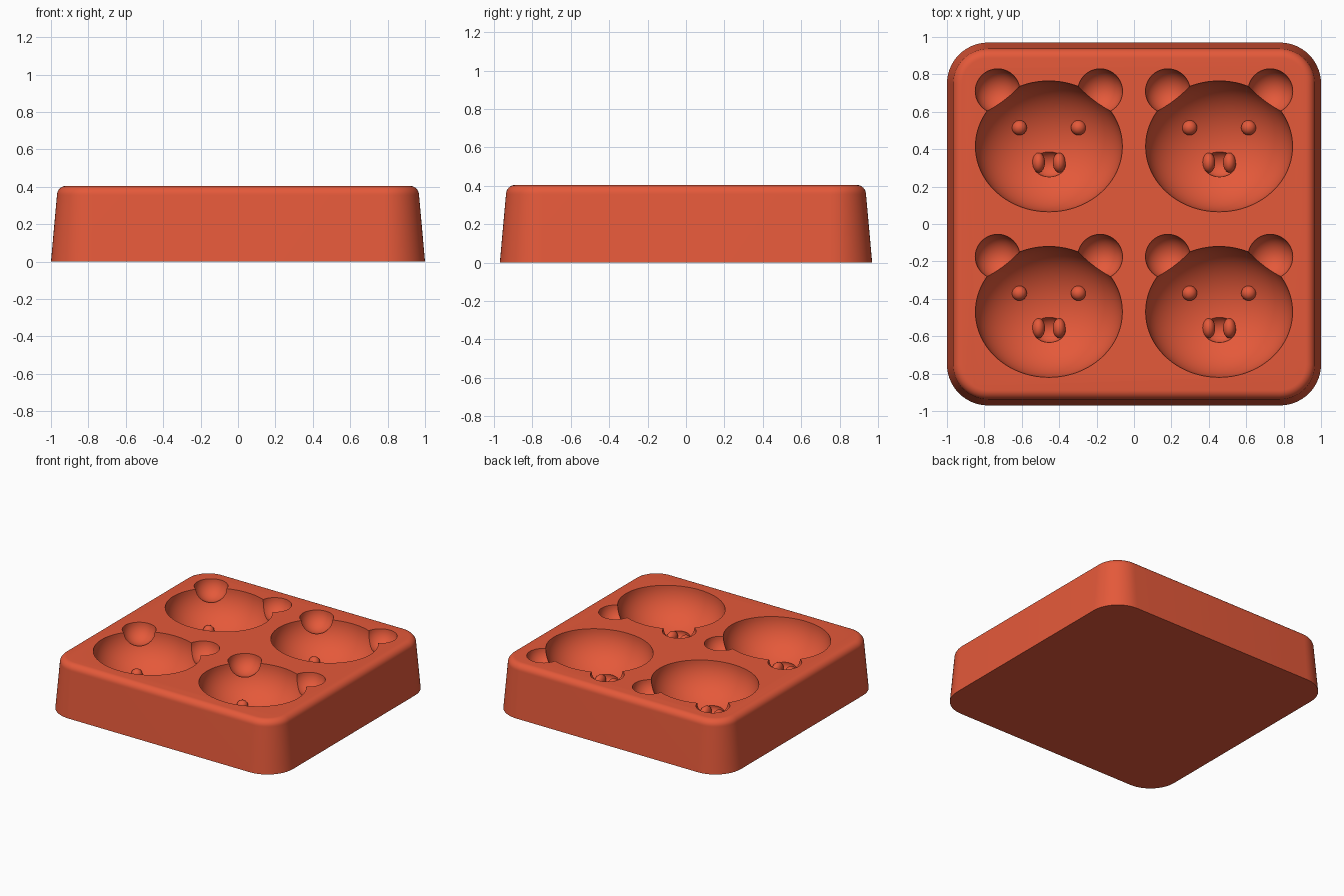
import bpy, bmesh, math
from mathutils import Matrix, Vector

cube = bpy.data.objects.get("Cube")
if cube:
    bpy.data.objects.remove(cube, do_unlink=True)

HEIGHT = 0.405
COLOUR = (0.78, 0.1, 0.042, 1)

clay_red = bpy.data.materials.new("clay_red")
clay_red.use_nodes = True
clay_red.diffuse_color = COLOUR
clay_red.node_tree.nodes["Principled BSDF"].inputs["Base Color"].default_value = COLOUR


def make_object(name, bm):
    mesh = bpy.data.meshes.new(name)
    bmesh.ops.recalc_face_normals(bm, faces=bm.faces[:])
    bm.to_mesh(mesh)
    bm.free()
    mesh.materials.append(clay_red)
    obj = bpy.data.objects.new(name, mesh)
    bpy.context.collection.objects.link(obj)
    return obj


def rounded_ring(bm, inset, z, steps=14):
    """Rounded rectangle outline, shrunk by inset."""
    hx, hy, r = 1 - inset, 0.97 - inset, 0.22 - inset
    ring = []
    for corner, (sx, sy) in enumerate([(1, 1), (-1, 1), (-1, -1), (1, -1)]):
        for i in range(steps + 1):
            a = math.pi / 2 * (corner + i / steps)
            ring.append(bm.verts.new((sx * (hx - r) + r * math.cos(a),
                                      sy * (hy - r) + r * math.sin(a), z)))
    return ring


# Tapered tray with a rounded upper rim
bm = bmesh.new()
fillet = 0.05
levels = [(0, 0)]
for i in range(9):
    a = math.pi / 2 * i / 8
    levels.append((0.032 + fillet * (1 - math.cos(a)),
                   HEIGHT - fillet * (1 - math.sin(a))))
rings = [rounded_ring(bm, inset, z) for inset, z in levels]
for low, high in zip(rings, rings[1:]):
    for i in range(len(low)):
        j = (i + 1) % len(low)
        bm.faces.new((low[i], low[j], high[j], high[i]))
bm.faces.new(rings[0][::-1])
bm.faces.new(rings[-1])
tray = make_object("mould_tray", bm)

# Centres of the four animal faces
centres = [Vector((x, y, HEIGHT + 0.002)) for x in (-0.455, 0.455) for y in (0.415, -0.47)]


def shape_tray(name, operation, offsets, radii, segments):
    """Cut or add the same ellipsoids in each of the four faces."""
    bm = bmesh.new()
    for centre in centres:
        for offset in offsets:
            matrix = Matrix.Translation(centre + Vector(offset)) @ Matrix.Diagonal((*radii, 1))
            bmesh.ops.create_uvsphere(bm, u_segments=segments, v_segments=segments // 2,
                                      radius=1, matrix=matrix)
    helper = make_object(name, bm)
    helper.hide_render = True
    mod = tray.modifiers.new(name, "BOOLEAN")
    mod.operation = operation
    mod.solver = "EXACT"
    mod.object = helper
    bpy.context.view_layer.objects.active = tray
    bpy.ops.object.modifier_apply(modifier=mod.name)
    bpy.data.objects.remove(helper, do_unlink=True)


def pair(x, y, z):
    return [(-x, y, z), (x, y, z)]


# Hollows: head, ears and snout
shape_tray("head_hollow", "DIFFERENCE", [(0, 0, 0)], (0.393, 0.35, 0.29), 80)
shape_tray("ear_hollow", "DIFFERENCE", pair(0.274, 0.295, 0), (0.12, 0.12, 0.12), 40)
shape_tray("snout_hollow", "DIFFERENCE", [(0.002, -0.095, -0.27)], (0.088, 0.07, 0.06), 32)

# Raised details: eyes and nostrils
shape_tray("eye_bump", "UNION", pair(0.158, 0.1, -0.245), (0.04, 0.04, 0.04), 24)
shape_tray("nostril_bump", "UNION", pair(0.055, -0.087, -0.285), (0.034, 0.053, 0.045), 24)

# Smooth curves, crisp rims
for obj in bpy.context.selected_objects:
    obj.select_set(False)
tray.select_set(True)
bpy.context.view_layer.objects.active = tray
bpy.ops.object.shade_smooth_by_angle(angle=math.radians(30))
